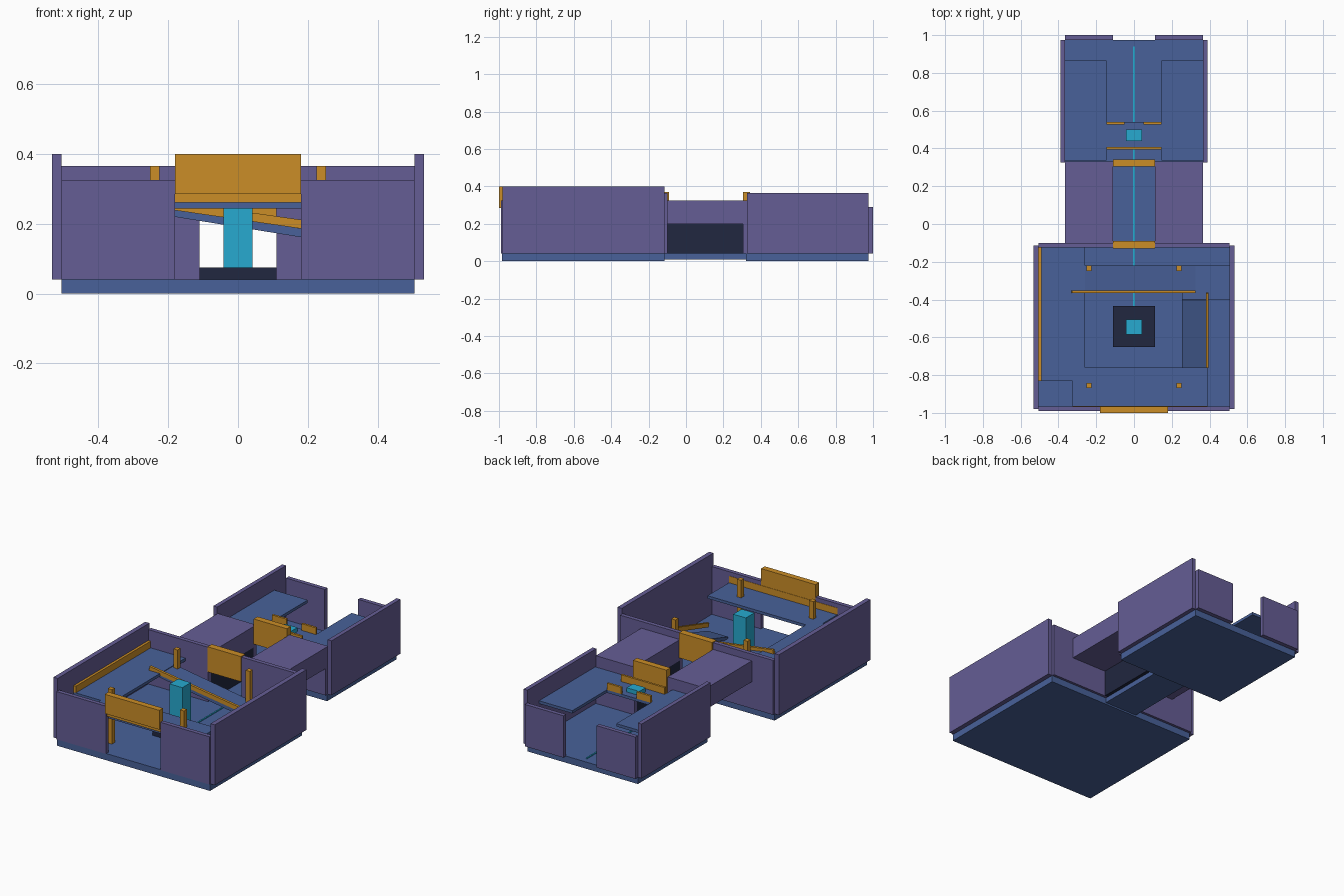
import bpy, math

if "Cube" in bpy.data.objects:
    bpy.data.objects.remove(bpy.data.objects["Cube"])

def mat(name, col):
    m = bpy.data.materials.new(name)
    m.diffuse_color = (*col, 1)
    m.use_nodes = True
    m.node_tree.nodes["Principled BSDF"].inputs["Base Color"].default_value = m.diffuse_color
    return m

WALL = mat("wall_purple", (0.13, 0.11, 0.30))
FLOOR = mat("floor_blue", (0.065, 0.12, 0.32))
TRIM = mat("trim_orange", (0.60, 0.27, 0.02))
DARK = mat("dark_navy", (0.015, 0.02, 0.05))
CYAN = mat("marker_cyan", (0.02, 0.40, 0.63))

def box(name, m, x, y, z, rot=(0, 0, 0)):
    """Box from (min, max) ranges on each axis, optionally tilted about its centre."""
    r = (x, y, z)
    h = [(b - a) / 2 for a, b in r]
    verts = [(sx * h[0], sy * h[1], sz * h[2])
             for sx in (-1, 1) for sy in (-1, 1) for sz in (-1, 1)]
    faces = [(0, 1, 3, 2), (4, 6, 7, 5), (0, 4, 5, 1), (2, 3, 7, 6), (0, 2, 6, 4), (1, 5, 7, 3)]
    me = bpy.data.meshes.new(name)
    me.from_pydata(verts, [], faces)
    me.materials.append(m)
    o = bpy.data.objects.new(name, me)
    o.location = [(a + b) / 2 for a, b in r]
    o.rotation_euler = rot
    bpy.context.collection.objects.link(o)
    return o

def pair(name, m, x, y, z):
    """Box and its mirror image across x = 0."""
    box(name + "_right", m, x, y, z)
    box(name + "_left", m, (-x[1], -x[0]), y, z)

def slope(name, m, axis, a, b, across, thick):
    """Tilted slab whose top runs from a=(pos, z) to b=(pos, z) along x or y."""
    run, rise = b[0] - a[0], b[1] - a[1]
    ang, half = math.atan2(rise, run), math.hypot(run, rise) / 2
    c, zc = (a[0] + b[0]) / 2, (a[1] + b[1]) / 2 - thick / 2
    span, z = (c - half, c + half), (zc - thick / 2, zc + thick / 2)
    if axis == "x":
        box(name, m, span, across, z, (0, -ang, 0))
    else:
        box(name, m, across, span, z, (ang, 0, 0))

# Front room shell
box("front_room_floor", FLOOR, (-.505, .505), (-.985, -.115), (0, .04))
pair("front_room_side_wall", WALL, (.505, .533), (-.98, -.115), (.04, .40))
pair("front_room_entry_wall", WALL, (.18, .505), (-.99, -.965), (.04, .325))
pair("front_room_back_wall", WALL, (.11, .505), (-.125, -.10), (.04, .365))
box("entry_lintel", TRIM, (-.18, .18), (-1.0, -.965), (.285, .40))

# Front room balconies and their rails
box("left_balcony", FLOOR, (-.505, -.26), (-.83, -.125), (.243, .26))
box("front_balcony", FLOOR, (-.325, .39), (-.965, -.76), (.243, .26))
box("left_balcony_rail", TRIM, (-.505, -.49), (-.83, -.125), (.26, .30))
box("front_balcony_rail", TRIM, (-.325, .39), (-.979, -.963), (.26, .30))

# Ramps with a landing between them
slope("upper_ramp", FLOOR, "x", (-.27, .258), (.325, .162), (-.36, -.22), .024)
slope("upper_ramp_rail", TRIM, "x", (-.33, .285), (.325, .19), (-.366, -.351), .025)
box("ramp_landing", FLOOR, (.255, .505), (-.40, -.22), (.143, .16))
slope("lower_ramp", FLOOR, "y", (-.76, .05), (-.40, .16), (.255, .39), .02)
slope("lower_ramp_rail", TRIM, "y", (-.76, .10), (-.365, .215), (.38, .395), .025)

# Four posts, plinth and centre marker
for y in (-.855, -.235):
    pair("post", TRIM, (.225, .252), (y - .014, y + .014), (.04, .365))
box("plinth", DARK, (-.11, .11), (-.65, -.435), (.04, .075))
box("front_marker", CYAN, (-.042, .042), (-.585, -.505), (.075, .34))

# Corridor, open along the centre
box("corridor_floor", FLOOR, (-.11, .11), (-.12, .33), (.01, .04))
pair("corridor_canopy", WALL, (.11, .365), (-.10, .33), (.20, .325))
pair("corridor_low_wall", DARK, (.11, .13), (-.10, .305), (.04, .20))
box("corridor_front_lintel", TRIM, (-.11, .11), (-.13, -.09), (.22, .37))
box("corridor_back_lintel", TRIM, (-.11, .11), (.305, .342), (.22, .37))

# Back room shell
box("back_room_floor", FLOOR, (-.365, .365), (.32, .975), (0, .04))
pair("back_room_side_wall", WALL, (.365, .39), (.325, .975), (.04, .365))
pair("back_room_front_wall", WALL, (.11, .365), (.305, .33), (.04, .325))
pair("back_room_exit_wall", WALL, (.11, .365), (.975, 1.0), (.04, .29))

# Back room galleries, bridge and rails
pair("gallery", FLOOR, (.145, .365), (.335, .865), (.243, .26))
box("gallery_bridge", FLOOR, (-.145, .145), (.395, .54), (.243, .26))
box("bridge_front_rail", TRIM, (-.145, .145), (.395, .408), (.26, .30))
pair("bridge_back_rail", TRIM, (.05, .145), (.527, .54), (.26, .30))
box("bridge_marker", CYAN, (-.042, .042), (.44, .50), (.26, .285))

# Route line on the floor
box("route_line", CYAN, (-.004, .004), (-.545, .94), (.04, .045))
